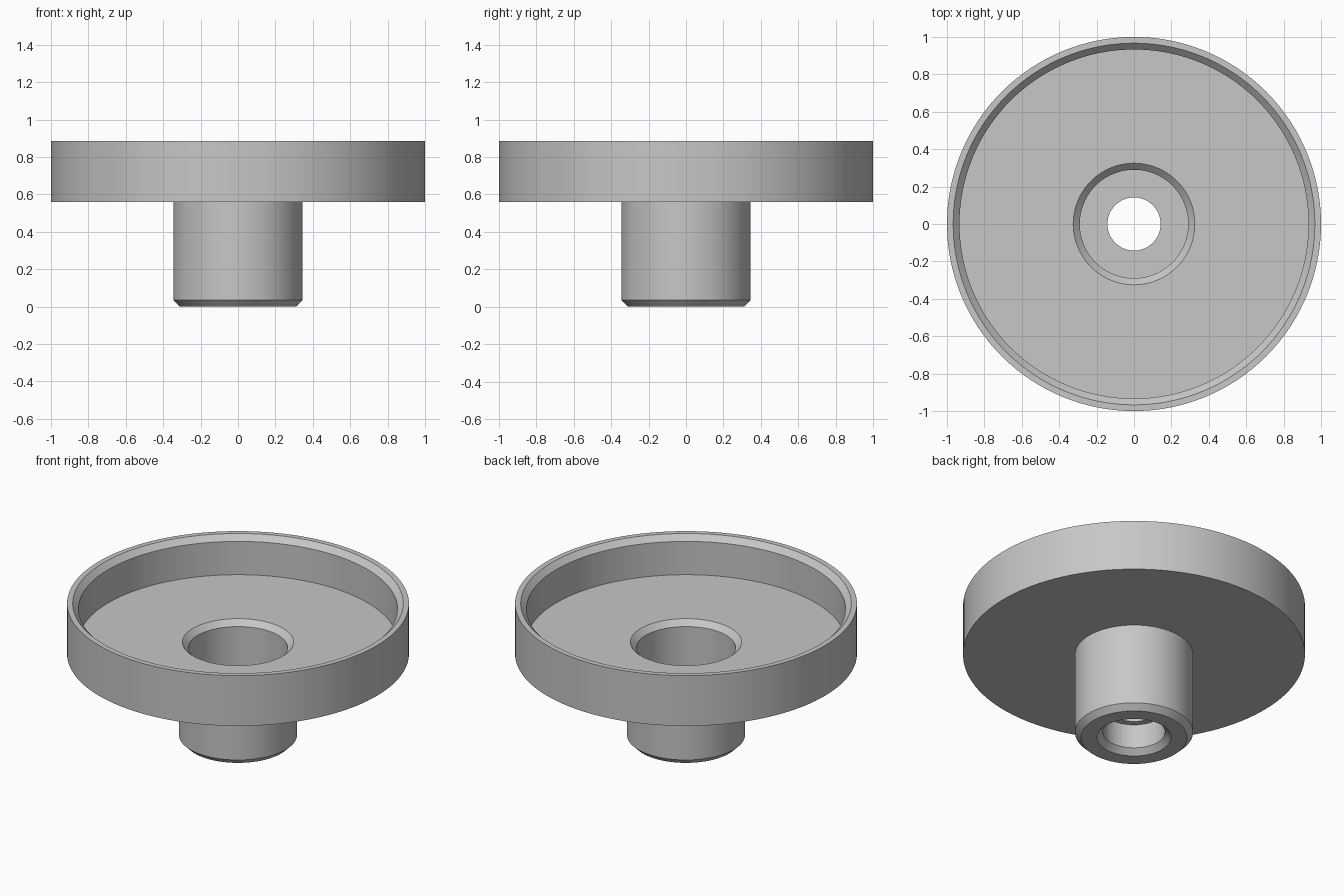
import bpy
import bmesh
import math

cube = bpy.data.objects.get("Cube")
if cube:
    bpy.data.objects.remove(cube, do_unlink=True)

SEGMENTS = 128

grey = bpy.data.materials.new("plain grey")
grey.use_nodes = True
colour = (0.57, 0.57, 0.57, 1.0)
grey.diffuse_color = colour
grey.node_tree.nodes["Principled BSDF"].inputs["Base Color"].default_value = colour


def lathe(name, profile):
    """Spin a closed (radius, height) profile around the z axis."""
    bm = bmesh.new()
    verts = [bm.verts.new((r, 0, z)) for r, z in profile]
    edges = [bm.edges.new((a, b)) for a, b in zip(verts, verts[1:] + verts[:1])]
    bmesh.ops.spin(bm, geom=verts + edges, cent=(0, 0, 0), axis=(0, 0, 1),
                   angle=math.tau, steps=SEGMENTS, use_merge=True)
    bmesh.ops.remove_doubles(bm, verts=bm.verts, dist=1e-5)
    bmesh.ops.recalc_face_normals(bm, faces=bm.faces)
    mesh = bpy.data.meshes.new(name)
    bm.to_mesh(mesh)
    bm.free()
    mesh.materials.append(grey)
    obj = bpy.data.objects.new(name, mesh)
    bpy.context.collection.objects.link(obj)
    bpy.ops.object.select_all(action="DESELECT")
    obj.select_set(True)
    bpy.context.view_layer.objects.active = obj
    bpy.ops.object.shade_smooth_by_angle(angle=math.radians(30))
    return obj


CHAMFER = 0.035
TOP, FLOOR, DISC_BOTTOM = 0.885, 0.635, 0.56

# Shallow dish with a rim and a hollow stem, in one turned piece
stem_outside = [(0.31, 0), (0.345, CHAMFER), (0.345, DISC_BOTTOM)]
dish = [(1, DISC_BOTTOM), (1, TOP), (0.967, TOP),
        (0.933, TOP - CHAMFER), (0.933, FLOOR)]
upper_bore = [(0.325, FLOOR), (0.29, FLOOR - CHAMFER), (0.29, 0.27)]
# Narrow lip between the two bores
lip = [(0.142, 0.27), (0.142, 0.19)]
lower_bore = [(0.182, 0.19), (0.182, CHAMFER), (0.217, 0)]

lathe("flanged_dish", stem_outside + dish + upper_bore + lip + lower_bore)
